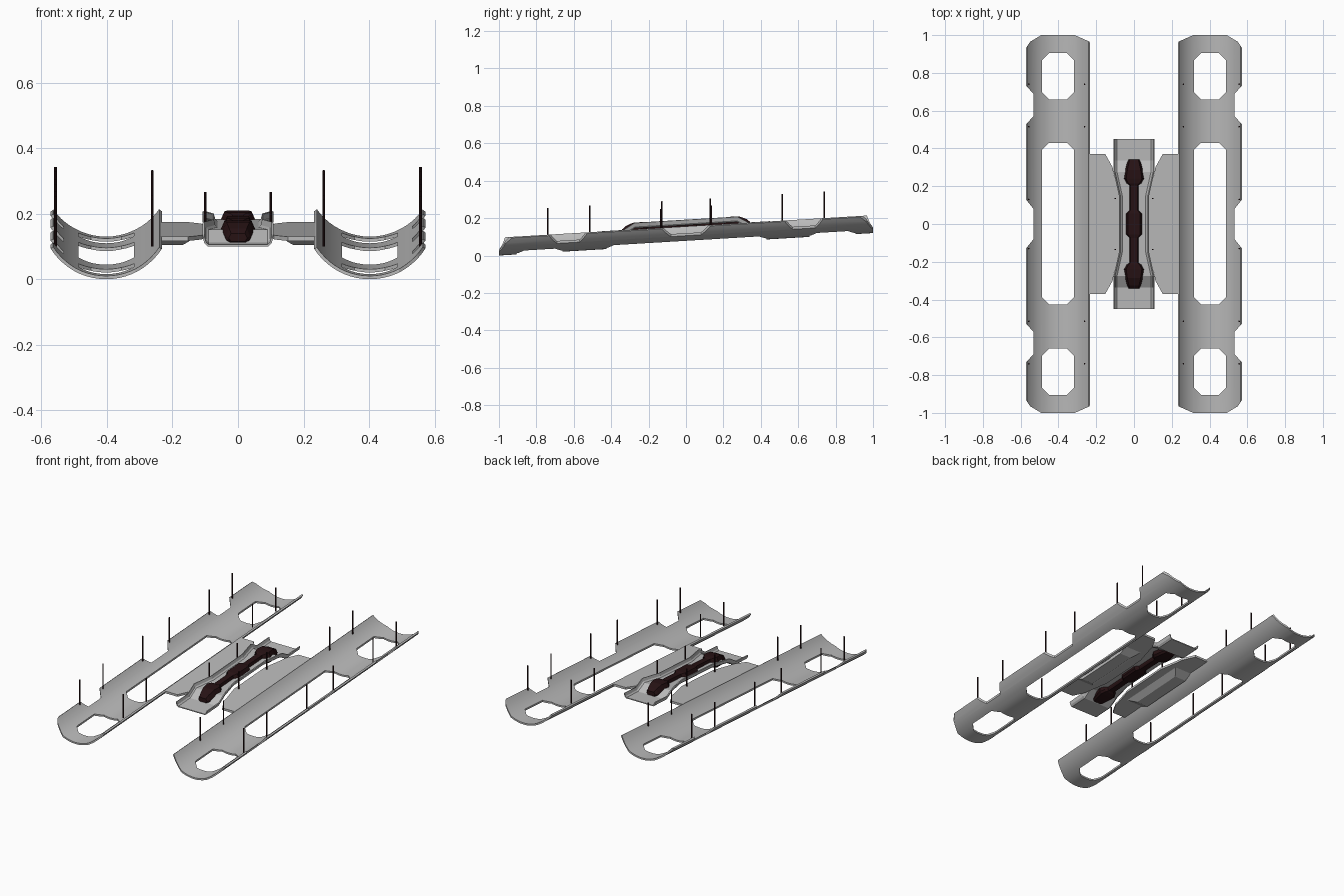
import bpy, bmesh, math

if "Cube" in bpy.data.objects:
    bpy.data.objects.remove(bpy.data.objects["Cube"])

SLOPE = 0.06  # everything climbs gently towards the back


def material(name, rgb):
    m = bpy.data.materials.new(name)
    m.diffuse_color = (*rgb, 1)
    m.use_nodes = True
    m.node_tree.nodes["Principled BSDF"].inputs["Base Color"].default_value = m.diffuse_color
    return m


GREY = material("light grey", (0.5, 0.5, 0.5))
DARK = material("dark brown", (0.02, 0.006, 0.007))


def loft(name, rings, mat=None, caps=True, closed=True):
    """Join point rings of equal length into one mesh object."""
    bm = bmesh.new()
    rows = [[bm.verts.new(p) for p in r] for r in rings]
    n = len(rows[0])
    for a, b in zip(rows, rows[1:]):
        for i in range(n if closed else n - 1):
            j = (i + 1) % n
            bm.faces.new((a[i], a[j], b[j], b[i]))
    if caps:
        bm.faces.new(rows[0])
        bm.faces.new(rows[-1])
    bmesh.ops.recalc_face_normals(bm, faces=bm.faces)
    me = bpy.data.meshes.new(name)
    bm.to_mesh(me)
    bm.free()
    ob = bpy.data.objects.new(name, me)
    bpy.context.collection.objects.link(ob)
    if mat:
        me.materials.append(mat)
    return ob


def prism(name, pts, z0, z1, mat=None):
    return loft(name, [[(x, y, z) for x, y in pts] for z in (z0, z1)], mat)


def apply(ob):
    bpy.ops.object.select_all(action='DESELECT')
    bpy.context.view_layer.objects.active = ob
    ob.select_set(True)
    for m in list(ob.modifiers):
        bpy.ops.object.modifier_apply(modifier=m.name)


def boolean(ob, cutter, op):
    m = ob.modifiers.new("cut", 'BOOLEAN')
    m.operation, m.object, m.solver = op, cutter, 'EXACT'
    apply(ob)
    bpy.data.objects.remove(cutter)


def shear(ob):
    for v in ob.data.vertices:
        v.co.z += SLOPE * v.co.y


def smooth(ob):
    apply(ob)
    bpy.ops.object.shade_smooth_by_angle(angle=math.radians(30))


def chamfered(x0, x1, y0, y1, c):
    return [(x0 + c, y0), (x1 - c, y0), (x1, y0 + c), (x1, y1 - c),
            (x1 - c, y1), (x0 + c, y1), (x0, y1 - c), (x0, y0 + c)]


CX, R, T, BASE = 0.4025, 0.2055, 0.01, 0.06

for s, side in ((-1, "left"), (1, "right")):
    # curved trough
    ang = [math.radians(-55.8 + 111.6 * i / 20) for i in range(21)]
    prof = [(s * CX + R * math.sin(a), BASE + R - R * math.cos(a)) for a in ang]
    prof += [(s * CX + (R - T) * math.sin(a), BASE + R - (R - T) * math.cos(a))
             for a in reversed(ang)]
    trough = loft(side + "_trough", [[(x, y, z) for x, z in prof] for y in (-1, 1)], GREY)
    # plan outline with clipped ends and three outer notches
    half = [(0.314, 1), (0.235, 0.965), (0.225, 0.92)]
    outer = [(0.491, 1), (0.55, 0.965), (0.58, 0.92),
             (0.58, 0.74), (0.532, 0.69), (0.532, 0.57), (0.58, 0.52),
             (0.58, 0.14), (0.532, 0.08)]
    pts = [(x, -y) for x, y in reversed(outer)]
    pts = [(x, y) for x, y in reversed(half)] + outer + pts[:] + [(x, -y) for x, y in half]
    boolean(trough, prism("outline", [(s * x, y) for x, y in pts], -0.1, 0.5), 'INTERSECT')
    # floor openings
    for y0, y1 in ((-0.905, -0.66), (-0.425, 0.43), (0.66, 0.905)):
        hole = chamfered(s * CX - 0.085, s * CX + 0.085, y0, y1, 0.038)
        boolean(trough, prism("hole", hole, -0.1, 0.5), 'DIFFERENCE')
    shear(trough)
    smooth(trough)

    # connecting wing
    w = [(0.243, 0.37), (0.152, 0.37), (0.113, 0.30), (0.108, 0.27), (0.078, 0.15)]
    w += [(x, -y) for x, y in reversed(w)]
    shear(prism(side + "_wing", [(s * x, y) for x, y in w], 0.139, 0.152, GREY))
    # bracket under the wing
    rings = [[(s * x, y, z) for x, y in ((a, -b), (0.245, -b), (0.245, b), (a, b))]
             for z, a, b in ((0.115, 0.168, 0.17), (0.14, 0.13, 0.22))]
    shear(loft(side + "_bracket", rings, GREY))

# arched centre tray with raised lips
st = [(0.45, 0.105, 0.13), (0.335, 0.105, 0.13), (0.275, 0.105, 0.165), (0.15, 0.077, 0.165)]
st = st + [(-y, w, f) for y, w, f in reversed(st)]
tray = loft("centre_tray", [[(-w, y, f + 0.026), (-w + 0.005, y, f + 0.008), (-w + 0.014, y, f),
                             (w - 0.014, y, f), (w - 0.005, y, f + 0.008), (w, y, f + 0.026)]
                            for y, w, f in st], GREY, caps=False, closed=False)
sol = tray.modifiers.new("thickness", 'SOLIDIFY')
sol.thickness, sol.offset = 0.006, 0
apply(tray)
shear(tray)

# dark bar with thick end blocks and a centre bulge: y, half width, bottom, top
bar = [(0.342, 0.028, 0.135, 0.16), (0.325, 0.036, 0.127, 0.175), (0.285, 0.047, 0.127, 0.192),
       (0.24, 0.055, 0.13, 0.193), (0.215, 0.04, 0.135, 0.19), (0.205, 0.024, 0.14, 0.185),
       (0.075, 0.024, 0.142, 0.185), (0.055, 0.044, 0.138, 0.19)]
bar = bar + [(-y, w, a, b) for y, w, a, b in reversed(bar)]
rings = []
for y, w, a, b in bar:
    m = (a + b) / 2
    rings.append([(-w * 0.75, y, a), (w * 0.75, y, a), (w, y, a + 0.01), (w, y, m),
                  (w * 0.75, y, b), (-w * 0.75, y, b), (-w, y, m), (-w, y, a + 0.01)])
shear(loft("centre_bar", rings, DARK))

# upright pins
spots = [(0.557, y, 0.145, 0.298) for y in (0.74, 0.515, 0.13)]
spots += [(0.262, y, 0.145, 0.288) for y in (0.74, 0.515)] + [(0.1, 0.135, 0.148, 0.258)]
count = 0
for x, y, z0, z1 in spots:
    for sx in (-1, 1):
        for sy in (-1, 1):
            count += 1
            circ = [(sx * x + 0.004 * math.cos(k * math.pi / 4),
                     sy * y + 0.004 * math.sin(k * math.pi / 4)) for k in range(8)]
            shear(prism("pin_%02d" % count, circ, z0, z1, DARK))
